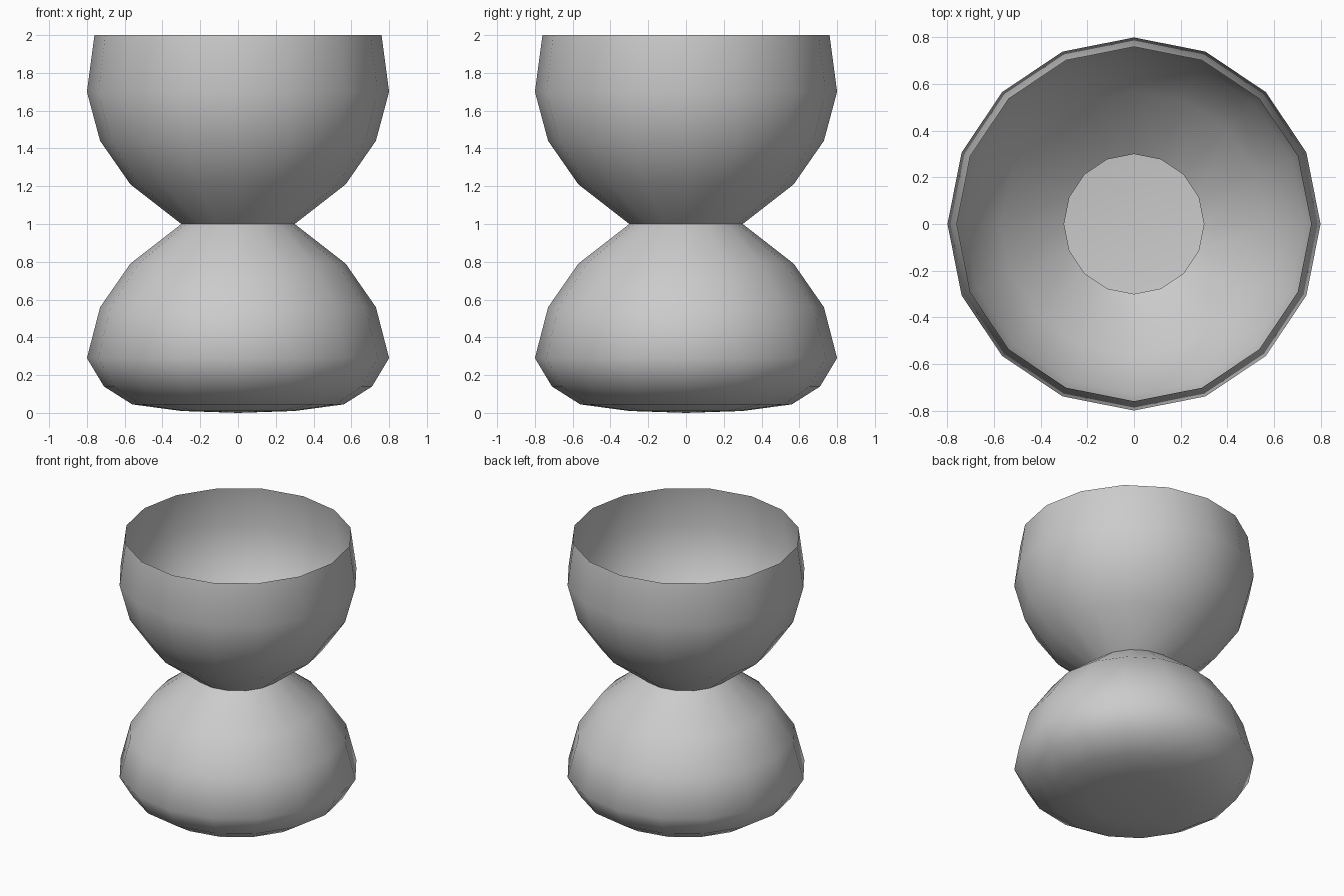
import bpy, bmesh, math

if "Cube" in bpy.data.objects:
    bpy.data.objects.remove(bpy.data.objects["Cube"])

SIDES = 16
# Outer profile (radius, height), from the base centre up to the open rim
PROFILE = [(0.30, 0.01), (0.56, 0.045), (0.71, 0.14), (0.80, 0.29),
           (0.73, 0.56), (0.57, 0.79), (0.30, 1.0), (0.57, 1.21),
           (0.73, 1.44), (0.80, 1.70), (0.76, 2.0)]

# Hourglass cup: one thin revolved surface
bm = bmesh.new()
centre = bm.verts.new((0, 0, 0))
rings = []
for r, z in PROFILE:
    rings.append([bm.verts.new((r * math.cos(math.tau * i / SIDES),
                                r * math.sin(math.tau * i / SIDES), z))
                  for i in range(SIDES)])

for i in range(SIDES):
    j = (i + 1) % SIDES
    bm.faces.new((centre, rings[0][j], rings[0][i]))
    for low, high in zip(rings, rings[1:]):
        bm.faces.new((low[i], low[j], high[j], high[i]))

mesh = bpy.data.meshes.new("hourglass_cup")
bm.to_mesh(mesh)
bm.free()
cup = bpy.data.objects.new("hourglass_cup", mesh)
bpy.context.collection.objects.link(cup)

# Smooth body with a crisp waist
bpy.context.view_layer.objects.active = cup
cup.select_set(True)
bpy.ops.object.shade_smooth_by_angle(angle=math.radians(60))
